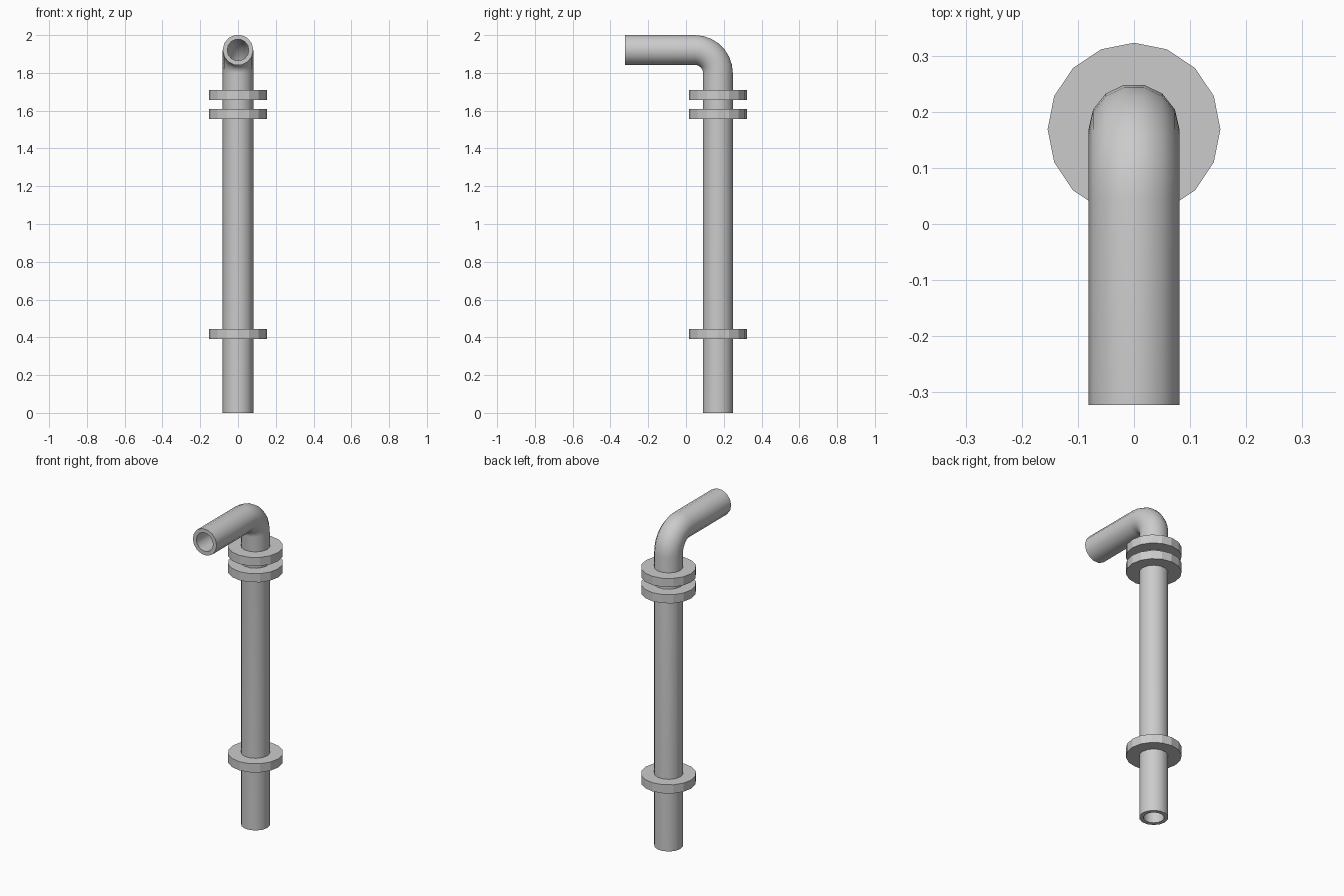
import bpy, bmesh
from math import pi, sin, cos
from mathutils import Vector

if "Cube" in bpy.data.objects:
    bpy.data.objects.remove(bpy.data.objects["Cube"])

PIPE_Y, ARM_Z, FRONT_Y = 0.169, 1.921, -0.323
OUTER, BORE, BEND = 0.081, 0.057, 0.122
SIDES, BEND_STEPS = 14, 7

metal = bpy.data.materials.new("grey metal")
metal.use_nodes = True
grey = (0.6, 0.6, 0.6, 1)
metal.diffuse_color = grey
metal.node_tree.nodes["Principled BSDF"].inputs["Base Color"].default_value = grey


def sweep(name, stations, sides, outer, inner):
    """Hollow tube through stations of (centre, cross direction)."""
    bm = bmesh.new()
    side = Vector((1, 0, 0))

    def ring(centre, cross, radius):
        return [bm.verts.new(centre + radius * (cos(a) * side + sin(a) * cross))
                for a in (2 * pi * i / sides for i in range(sides))]

    # Outer wall forward, bore backward, closed into one loop of rings
    rings = [ring(c, d, outer) for c, d in stations]
    rings += [ring(c, d, inner) for c, d in reversed(stations)]
    for k, low in enumerate(rings):
        high = rings[(k + 1) % len(rings)]
        for i in range(sides):
            j = (i + 1) % sides
            bm.faces.new((low[i], low[j], high[j], high[i]))
    bmesh.ops.recalc_face_normals(bm, faces=bm.faces)
    mesh = bpy.data.meshes.new(name)
    bm.to_mesh(mesh)
    bm.free()
    mesh.materials.append(metal)
    obj = bpy.data.objects.new(name, mesh)
    bpy.context.collection.objects.link(obj)
    return obj


def smooth(obj, degrees):
    bpy.ops.object.select_all(action="DESELECT")
    obj.select_set(True)
    bpy.context.view_layer.objects.active = obj
    bpy.ops.object.shade_smooth_by_angle(angle=degrees * pi / 180)


# Hollow pipe: upright, elbow, then arm toward the front
back = Vector((0, 1, 0))
elbow = Vector((0, PIPE_Y - BEND, ARM_Z - BEND))
path = [(Vector((0, PIPE_Y, 0)), back)]
for s in range(BEND_STEPS + 1):
    a = pi / 2 * s / BEND_STEPS
    outward = Vector((0, cos(a), sin(a)))
    path.append((elbow + BEND * outward, outward))
path.append((Vector((0, FRONT_Y, ARM_Z)), Vector((0, 0, 1))))
smooth(sweep("pipe", path, SIDES, OUTER, BORE), 40)

# Flat-sided collars around the upright
for name, base in (("lower_collar", 0.39), ("middle_collar", 1.557), ("upper_collar", 1.657)):
    ends = [(Vector((0, PIPE_Y, z)), back) for z in (base, base + 0.053)]
    sweep(name, ends, 16, 0.154, 0.07)
